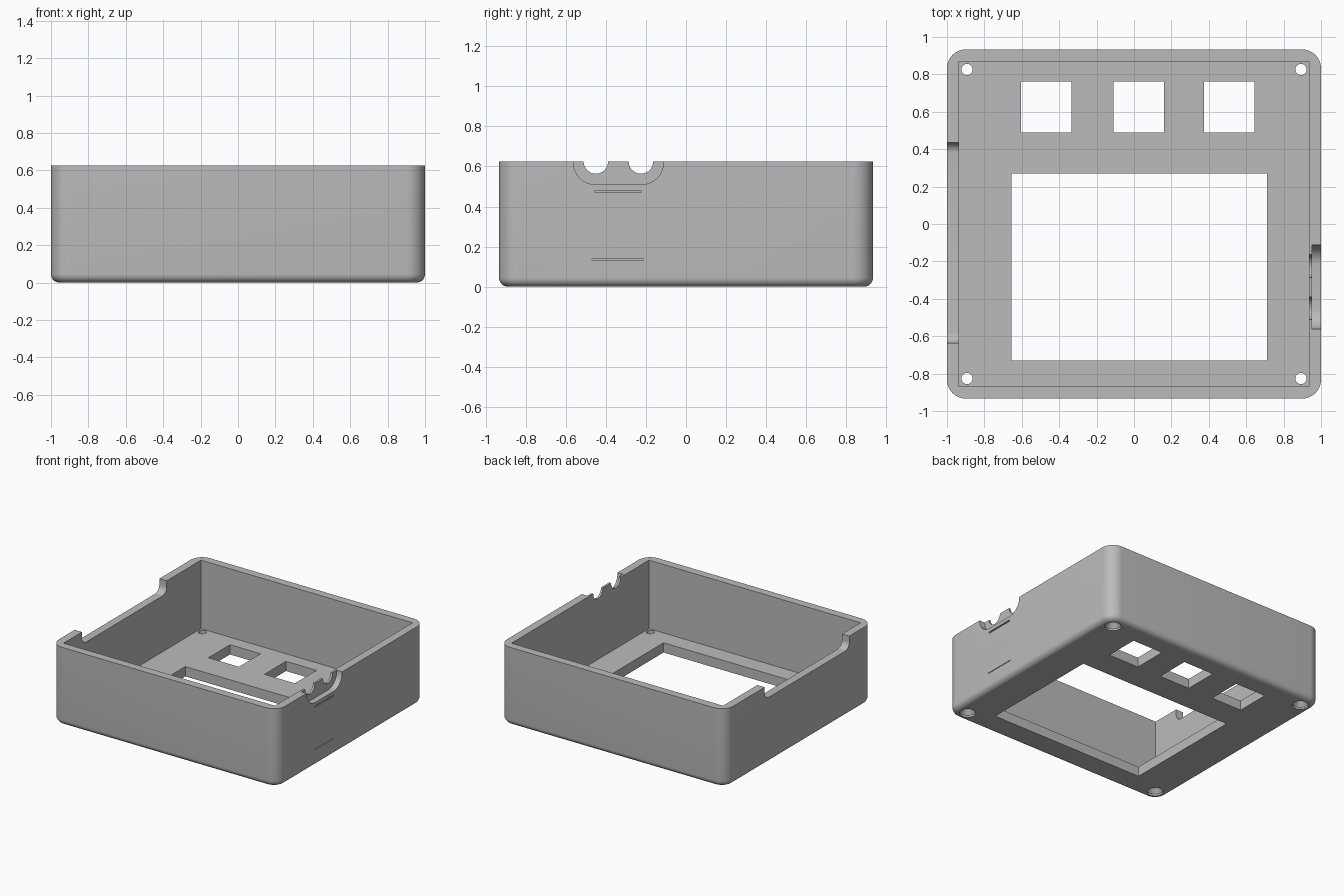
import bpy, bmesh, math
from mathutils import Vector

cube = bpy.data.objects.get("Cube")
if cube:
    bpy.data.objects.remove(cube, do_unlink=True)

HX, HY, H = 1.0, 0.933, 0.625      # outer half sizes and height
WALL, FLOOR = 0.065, 0.078
CORNER, EDGE = 0.1, 0.045          # corner radius, bottom edge radius

grey = bpy.data.materials.new("light grey plastic")
grey.use_nodes = True
colour = (0.5, 0.5, 0.5, 1)
grey.diffuse_color = colour
grey.node_tree.nodes["Principled BSDF"].inputs["Base Color"].default_value = colour


def rounded_rect(hx, hy, r, steps=10):
    """Outline of a rounded rectangle, counter-clockwise."""
    points = []
    for q, (sx, sy) in enumerate([(1, 1), (-1, 1), (-1, -1), (1, -1)]):
        for i in range(steps + 1):
            a = math.pi / 2 * (q + i / steps)
            points.append((sx * (hx - r) + r * math.cos(a),
                           sy * (hy - r) + r * math.sin(a)))
    return points


def loft(name, rings):
    """Closed solid through a stack of equally sized point rings."""
    bm = bmesh.new()
    loops = [[bm.verts.new(p) for p in ring] for ring in rings]
    n = len(loops[0])
    for low, high in zip(loops, loops[1:]):
        for i in range(n):
            j = (i + 1) % n
            bm.faces.new((low[i], low[j], high[j], high[i]))
    bm.faces.new(loops[0][::-1])
    bm.faces.new(loops[-1])
    bmesh.ops.recalc_face_normals(bm, faces=bm.faces)
    mesh = bpy.data.meshes.new(name)
    bm.to_mesh(mesh)
    bm.free()
    ob = bpy.data.objects.new(name, mesh)
    bpy.context.collection.objects.link(ob)
    mesh.materials.append(grey)
    return ob


def cut(cutter):
    """Subtract a solid from the case and discard it."""
    cutter.hide_render = True
    mod = case.modifiers.new(cutter.name, 'BOOLEAN')
    mod.operation, mod.solver, mod.object = 'DIFFERENCE', 'EXACT', cutter
    bpy.context.view_layer.objects.active = case
    bpy.ops.object.modifier_apply(modifier=mod.name)
    bpy.data.objects.remove(cutter, do_unlink=True)


def cut_box(name, x0, x1, y0, y1, z0, z1):
    cut(loft(name, [[(x0, y0, z), (x1, y0, z), (x1, y1, z), (x0, y1, z)]
                    for z in (z0, z1)]))


def cut_notch(name, x0, x1, y0, y1, depth, r):
    """Notch from the rim through x0..x1 with rounded lower corners."""
    outline = rounded_rect((y1 - y0) / 2, depth, r)
    mid = (y0 + y1) / 2
    cut(loft(name, [[(x, mid + u, H + v) for u, v in outline] for x in (x0, x1)]))


def circle(x, y, z, r, n=32):
    return [(x + r * math.cos(math.tau * i / n),
             y + r * math.sin(math.tau * i / n), z) for i in range(n)]


# Outer body with rounded lower edge
rings = []
for i in range(9):
    a = math.pi / 2 * i / 8
    inset = EDGE * (1 - math.sin(a))
    z = EDGE * (1 - math.cos(a))
    rings.append([(x, y, z) for x, y in
                  rounded_rect(HX - inset, HY - inset, CORNER - inset)])
rings.append([(x, y, H) for x, y in rounded_rect(HX, HY, CORNER)])
case = loft("open_case", rings)

# Cavity with square inner corners
cut_box("cavity", WALL - HX, HX - WALL, WALL - HY, HY - WALL, FLOOR, 1)

# Display window and three button windows
cut_box("display_window", -0.655, 0.71, -0.73, 0.27, -0.1, 0.2)
for x in (-0.47, 0.025, 0.51):
    cut_box("button_window", x - 0.135, x + 0.135, 0.49, 0.763, -0.1, 0.2)

# Countersunk screw holes
for sx in (-1, 1):
    for sy in (-1, 1):
        x, y = 0.893 * sx, 0.826 * sy
        cut(loft("screw_hole", [circle(x, y, z, r) for z, r in
                                ((-0.02, 0.06), (0.015, 0.06), (0.05, 0.03), (0.2, 0.03))]))

# Wide notch in the -x wall
cut_notch("wide_notch", -1.1, -0.9, -0.635, 0.435, 0.1, 0.055)

# Recess in the +x wall, with two half-round cable openings behind it
cut_notch("cable_recess", 0.952, 1.1, -0.562, -0.112, 0.115, 0.11)
for y in (-0.45, -0.225):
    cut_notch("cable_opening", 0.9, 1.1, y - 0.061, y + 0.061, 0.061, 0.0609)

# Fine grooves on the +x wall
cut_box("upper_groove", 0.99, 1.1, -0.455, -0.225, 0.469, 0.481)
cut_box("lower_groove", 0.99, 1.1, -0.47, -0.213, 0.133, 0.138)

# Smooth rounded surfaces, crisp edges
bpy.ops.object.select_all(action='DESELECT')
case.select_set(True)
bpy.context.view_layer.objects.active = case
bpy.ops.object.shade_smooth_by_angle(angle=math.radians(30))
